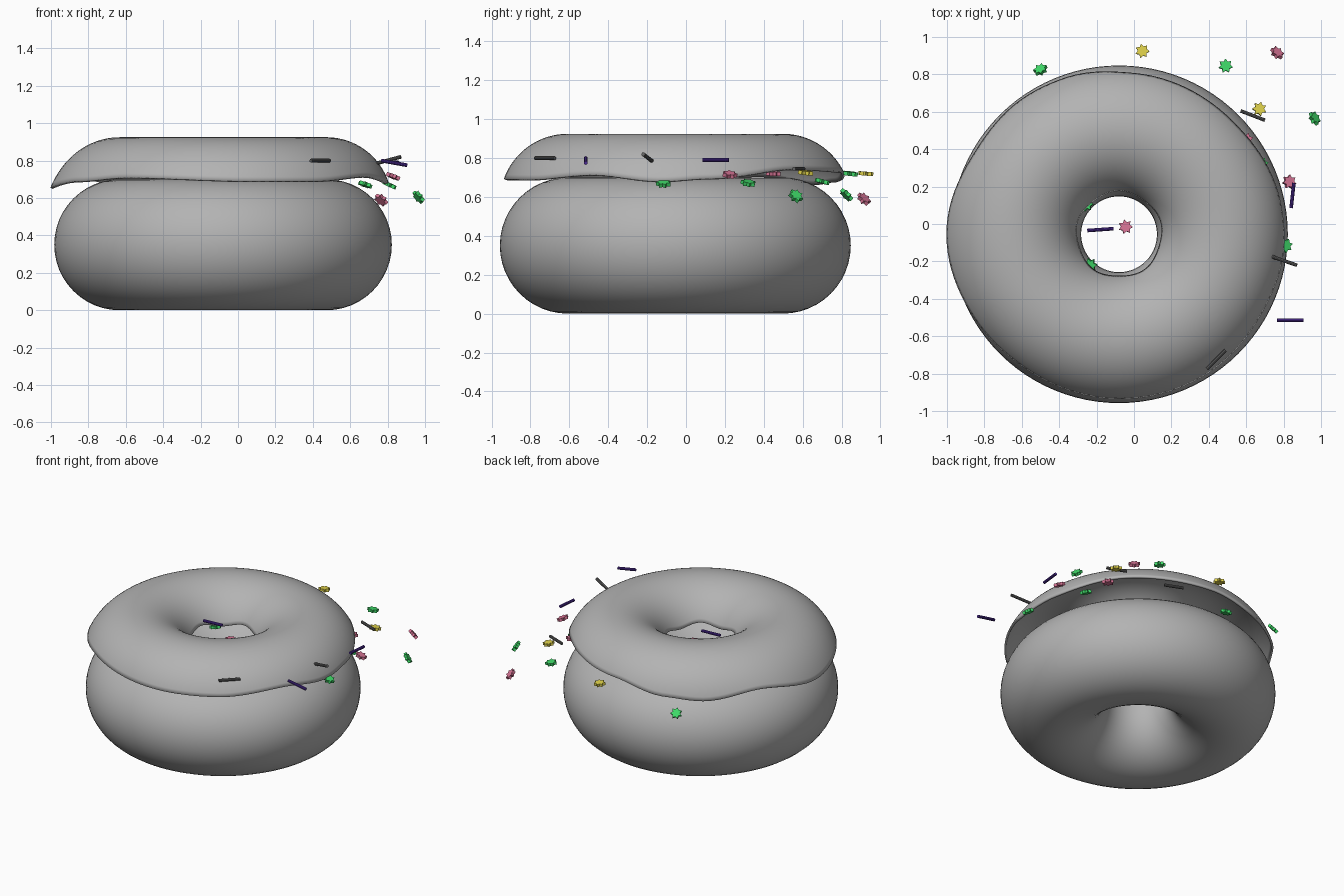
import bpy
import bmesh
import math
from mathutils import Vector

cube = bpy.data.objects.get("Cube")
if cube:
    bpy.data.objects.remove(cube, do_unlink=True)

CX, CY = -0.08, -0.055        # ring centre
MAJOR, MINOR = 0.5525, 0.35   # ring radii
ICING_Z = 0.575               # height of the icing's ring axis


def material(name, r, g, b):
    m = bpy.data.materials.new(name)
    m.use_nodes = True
    m.diffuse_color = (r, g, b, 1)
    m.node_tree.nodes["Principled BSDF"].inputs["Base Color"].default_value = (r, g, b, 1)
    return m


dough_grey = material("dough grey", 0.45, 0.45, 0.45)
rod_grey = material("dark grey", 0.13, 0.13, 0.13)
purple = material("purple", 0.08, 0.026, 0.33)
green = material("green", 0.05, 0.70, 0.14)
pink = material("pink", 0.70, 0.18, 0.31)
yellow = material("yellow", 0.75, 0.65, 0.07)


def add_object(name, bm, mat, smooth=False):
    mesh = bpy.data.meshes.new(name)
    bm.to_mesh(mesh)
    bm.free()
    mesh.materials.append(mat)
    for p in mesh.polygons:
        p.use_smooth = smooth
    obj = bpy.data.objects.new(name, mesh)
    bpy.context.collection.objects.link(obj)
    return obj


# Dough ring
bpy.ops.mesh.primitive_torus_add(major_radius=MAJOR, minor_radius=MINOR, major_segments=96,
                                 minor_segments=48, location=(CX, CY, MINOR))
dough = bpy.context.object
dough.name = "dough_ring"
dough.data.materials.append(dough_grey)
bpy.ops.object.shade_smooth()

# Icing: height of the wavy outer edge at a few compass angles
EDGE = [(-180, .655), (-150, .69), (-126, .71), (-78, .69), (-57, .69), (-29, .715),
        (-5, .68), (11, .695), (45, .745), (85, .73), (110, .68), (126, .665),
        (151, .71), (180, .655)]


def edge_height(deg):
    for (a, za), (b, zb) in zip(EDGE, EDGE[1:]):
        if a <= deg <= b:
            t = (deg - a) / (b - a)
            return za + (zb - za) * (3 - 2 * t) * t * t


def build_icing():
    around, across = 120, 32
    bm = bmesh.new()
    grid = []
    for i in range(around):
        deg = -180 + 360 * i / around
        az = math.radians(deg)
        start = math.asin((edge_height(deg) - ICING_Z) / MINOR)
        inner_z = 0.70 + 0.012 * math.sin(5 * az)
        end = math.pi - math.asin((inner_z - ICING_Z) / MINOR)
        # the rim flares out on the -x side
        flare = 0.03 * max(0, -math.cos(az)) ** 6
        row = []
        for j in range(across + 1):
            u = j / across
            t = start + (end - start) * u
            r = MAJOR + MINOR * math.cos(t) + flare * (1 - u) ** 5
            row.append(bm.verts.new((CX + r * math.cos(az), CY + r * math.sin(az),
                                     ICING_Z + MINOR * math.sin(t))))
        grid.append(row)
    for i in range(around):
        a, b = grid[i], grid[(i + 1) % around]
        for j in range(across):
            bm.faces.new((a[j], b[j], b[j + 1], a[j + 1]))
    icing = add_object("icing", bm, dough_grey, smooth=True)
    shell = icing.modifiers.new("thickness", 'SOLIDIFY')
    shell.thickness = 0.015
    shell.offset = -1


build_icing()


# Star sprinkles: seven points, tilted away from the ring centre
def star(name, mat, x, y, z, tilt, turn=0.2):
    bm = bmesh.new()
    ring = []
    for k in range(14):
        r = 0.039 if k % 2 == 0 else 0.025
        a = math.pi * k / 7 + turn
        ring.append(bm.verts.new((r * math.cos(a), r * math.sin(a), -0.01)))
    base = bm.faces.new(ring)
    top = bmesh.ops.extrude_face_region(bm, geom=[base])
    moved = [v for v in top["geom"] if isinstance(v, bmesh.types.BMVert)]
    bmesh.ops.translate(bm, verts=moved, vec=(0, 0, 0.02))
    bmesh.ops.recalc_face_normals(bm, faces=bm.faces)
    obj = add_object(name, bm, mat)
    obj.location = (x, y, z)
    obj.rotation_euler = (0, math.radians(tilt), math.atan2(y - CY, x - CX))


STARS = [
    (green, -.5, .825, .61, 48), (green, .49, .845, .72, 8), (green, .965, .565, .605, 55),
    (green, .81, -.115, .67, 25), (green, .68, .32, .672, 20), (green, -.2, .7, .68, 15),
    (green, -.255, .105, .68, 15), (green, -.235, -.22, .68, 15),
    (pink, .765, .915, .59, 50), (pink, .83, .225, .715, 22), (pink, .6, .45, .72, 5),
    (pink, -.045, -.015, .69, 5),
    (yellow, .045, .925, .72, 5), (yellow, .67, .615, .725, 8),
]
for n, (mat, x, y, z, tilt) in enumerate(STARS, 1):
    star(f"star_sprinkle_{n}", mat, x, y, z, tilt, turn=0.3 * n)


# Rod sprinkles: thin cylinders between two end points
def rod(name, mat, start, end):
    start, end = Vector(start), Vector(end)
    axis = end - start
    bm = bmesh.new()
    bmesh.ops.create_cone(bm, cap_ends=True, segments=10, radius1=0.01, radius2=0.01,
                          depth=axis.length)
    obj = add_object(name, bm, mat)
    obj.location = (start + end) / 2
    obj.rotation_euler = axis.to_track_quat('Z', 'Y').to_euler()


RODS = [
    (rod_grey, (.57, .605, .745), (.70, .555, .745)),
    (rod_grey, (.74, -.175, .785), (.87, -.22, .82)),
    (rod_grey, (.39, -.775, .80), (.49, -.675, .80)),
    (rod_grey, (.14, .67, .75), (.26, .62, .75)),
    (purple, (.84, .085, .79), (.855, .22, .79)),
    (purple, (.765, -.515, .80), (.905, -.515, .775)),
    (purple, (-.25, -.035, .78), (-.11, -.025, .78)),
]
for n, (mat, start, end) in enumerate(RODS, 1):
    rod(f"rod_sprinkle_{n}", mat, start, end)
